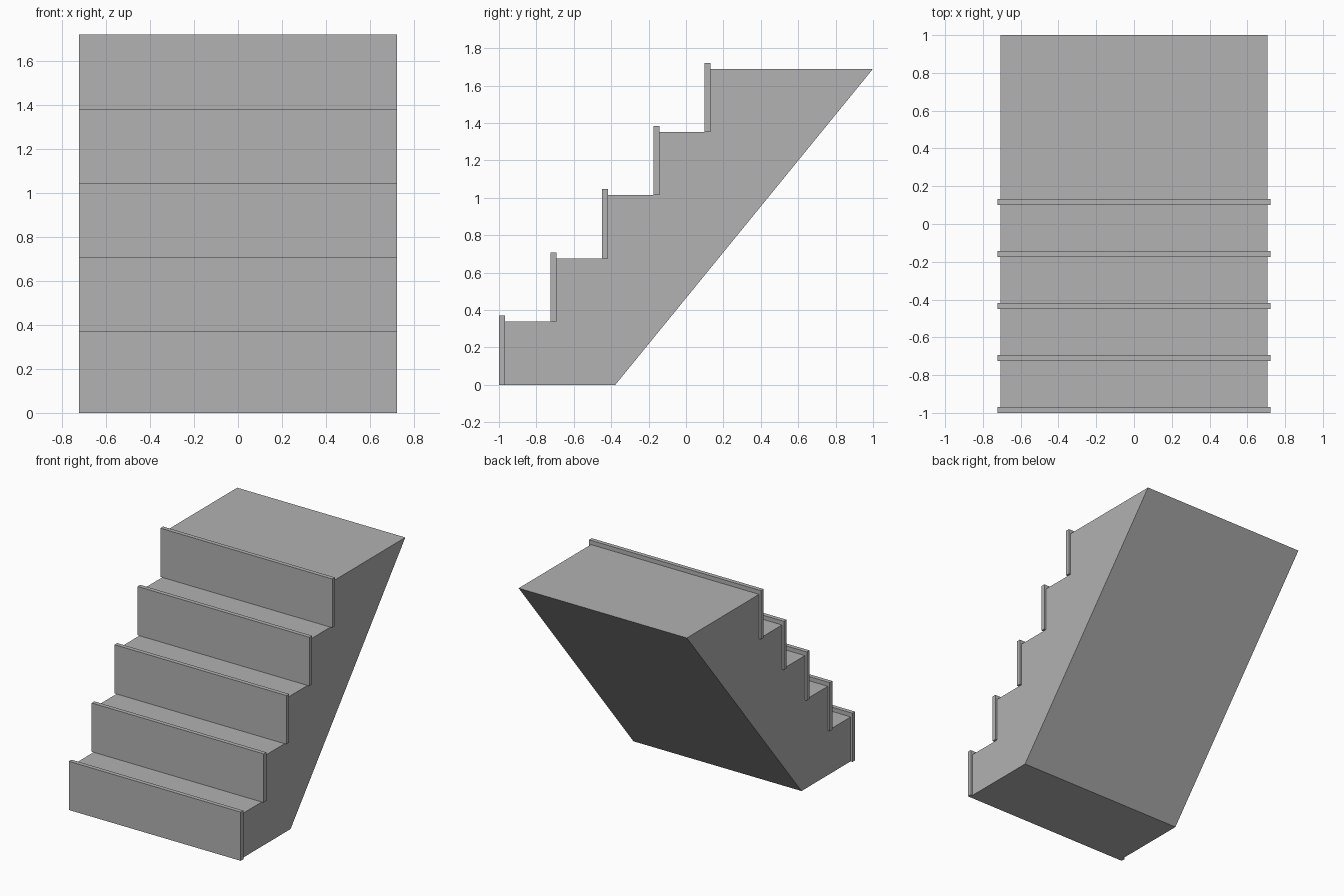
import bpy
import bmesh

if "Cube" in bpy.data.objects:
    bpy.data.objects.remove(bpy.data.objects["Cube"], do_unlink=True)

STEPS, RISE, RUN = 5, 0.338, 0.275
BOARD_THICK, BOARD_HEIGHT = 0.032, 0.37
BODY_HALF, BOARD_HALF = 0.707, 0.723

grey = bpy.data.materials.new("stone grey")
grey.use_nodes = True
colour = (0.445, 0.445, 0.445, 1)
grey.diffuse_color = colour
grey.node_tree.nodes["Principled BSDF"].inputs["Base Color"].default_value = colour


def extrude_profile(name, profile, half_width):
    """Solid made by sweeping a (y, z) outline across x."""
    bm = bmesh.new()
    face = bm.faces.new([bm.verts.new((-half_width, y, z)) for y, z in profile])
    swept = bmesh.ops.extrude_face_region(bm, geom=[face])["geom"]
    verts = [g for g in swept if isinstance(g, bmesh.types.BMVert)]
    bmesh.ops.translate(bm, verts=verts, vec=(2 * half_width, 0, 0))
    bmesh.ops.recalc_face_normals(bm, faces=bm.faces)
    mesh = bpy.data.meshes.new(name)
    bm.to_mesh(mesh)
    bm.free()
    mesh.materials.append(grey)
    obj = bpy.data.objects.new(name, mesh)
    bpy.context.collection.objects.link(obj)


# Stair body: stepped front, level top and sloping underside
outline = []
for i in range(STEPS):
    y = -1 + i * RUN + BOARD_THICK
    outline += [(y, i * RISE), (y, (i + 1) * RISE)]
outline += [(1, STEPS * RISE), (-0.378, 0)]
extrude_profile("stair_body", outline, BODY_HALF)

# Riser boards, slightly wider than the body and raised above each tread
for i in range(STEPS):
    y, z = -1 + i * RUN, i * RISE
    back, top = y + BOARD_THICK, z + BOARD_HEIGHT
    extrude_profile(f"riser_board_{i + 1}",
                    [(y, z), (back, z), (back, top), (y, top)], BOARD_HALF)
